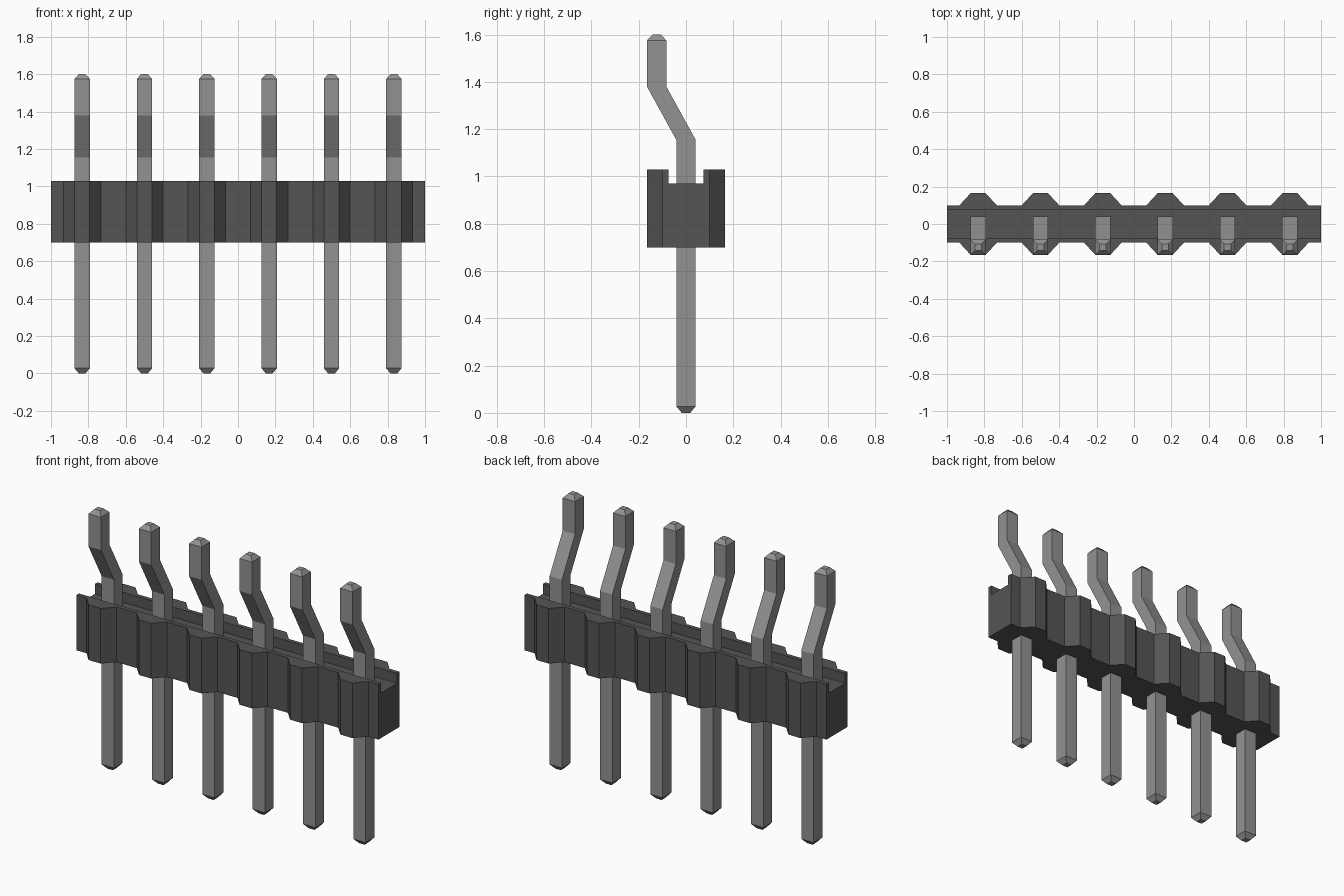
import bpy
import bmesh

cube = bpy.data.objects.get("Cube")
if cube:
    bpy.data.objects.remove(cube, do_unlink=True)

PITCH = 1 / 3
CENTERS = [(i - 2.5) * PITCH for i in range(6)]


def material(name, grey):
    mat = bpy.data.materials.new(name)
    mat.use_nodes = True
    colour = (grey, grey, grey, 1)
    mat.diffuse_color = colour
    mat.node_tree.nodes["Principled BSDF"].inputs["Base Color"].default_value = colour
    return mat


def add_object(name, bm, mat=None):
    bmesh.ops.recalc_face_normals(bm, faces=bm.faces)
    mesh = bpy.data.meshes.new(name)
    bm.to_mesh(mesh)
    bm.free()
    if mat:
        mesh.materials.append(mat)
    obj = bpy.data.objects.new(name, mesh)
    bpy.context.collection.objects.link(obj)
    return obj


def loft(rings):
    """Closed solid through rings that share a point count."""
    bm = bmesh.new()
    loops = [[bm.verts.new(p) for p in ring] for ring in rings]
    for a, b in zip(loops, loops[1:]):
        for i in range(len(a)):
            j = (i + 1) % len(a)
            bm.faces.new((a[i], a[j], b[j], b[i]))
    bm.faces.new(loops[0])
    bm.faces.new(loops[-1])
    return bm


def rectangle(hx, hy, y, z):
    return [(sx * hx, y + sy * hy, z)
            for sx, sy in ((-1, -1), (1, -1), (1, 1), (-1, 1))]


black_plastic = material("dark grey plastic", 0.09)
metal = material("grey metal", 0.29)

# Housing: plan outline with a chamfered bump at each pin, on both sides
front = [(-1, -0.1)]
for cx in CENTERS:
    front += [(cx - 0.1, -0.1), (cx - 0.04, -0.165),
              (cx + 0.04, -0.165), (cx + 0.1, -0.1)]
front.append((1, -0.1))
outline = front + [(x, -y) for x, y in reversed(front)]
housing = add_object("housing", loft([[(x, y, z) for x, y in outline]
                                      for z in (0.70, 1.03)]), black_plastic)

# Open channel along the top of the housing
cutter = add_object("channel_cutter", loft([rectangle(1.2, 0.075, 0, z)
                                            for z in (0.97, 1.2)]))
cutter.hide_render = True
cut = housing.modifiers.new("channel", "BOOLEAN")
cut.operation = "DIFFERENCE"
cut.solver = "EXACT"
cut.object = cutter
bpy.context.view_layer.objects.active = housing
bpy.ops.object.modifier_apply(modifier=cut.name)
bpy.data.objects.remove(cutter, do_unlink=True)

# Pins: square section with tapered tips and a forward jog, as (half width, y, z)
SECTIONS = [(0.018, 0, 0), (0.041, 0, 0.028), (0.041, 0, 1.155),
            (0.041, -0.124, 1.38), (0.041, -0.124, 1.575), (0.018, -0.124, 1.6)]
pin = add_object("pin_1", loft([rectangle(h, h, y, z) for h, y, z in SECTIONS]), metal)
pin.location.x = CENTERS[0]
for n, cx in enumerate(CENTERS[1:], 2):
    copy = bpy.data.objects.new(f"pin_{n}", pin.data)
    copy.location.x = cx
    bpy.context.collection.objects.link(copy)
